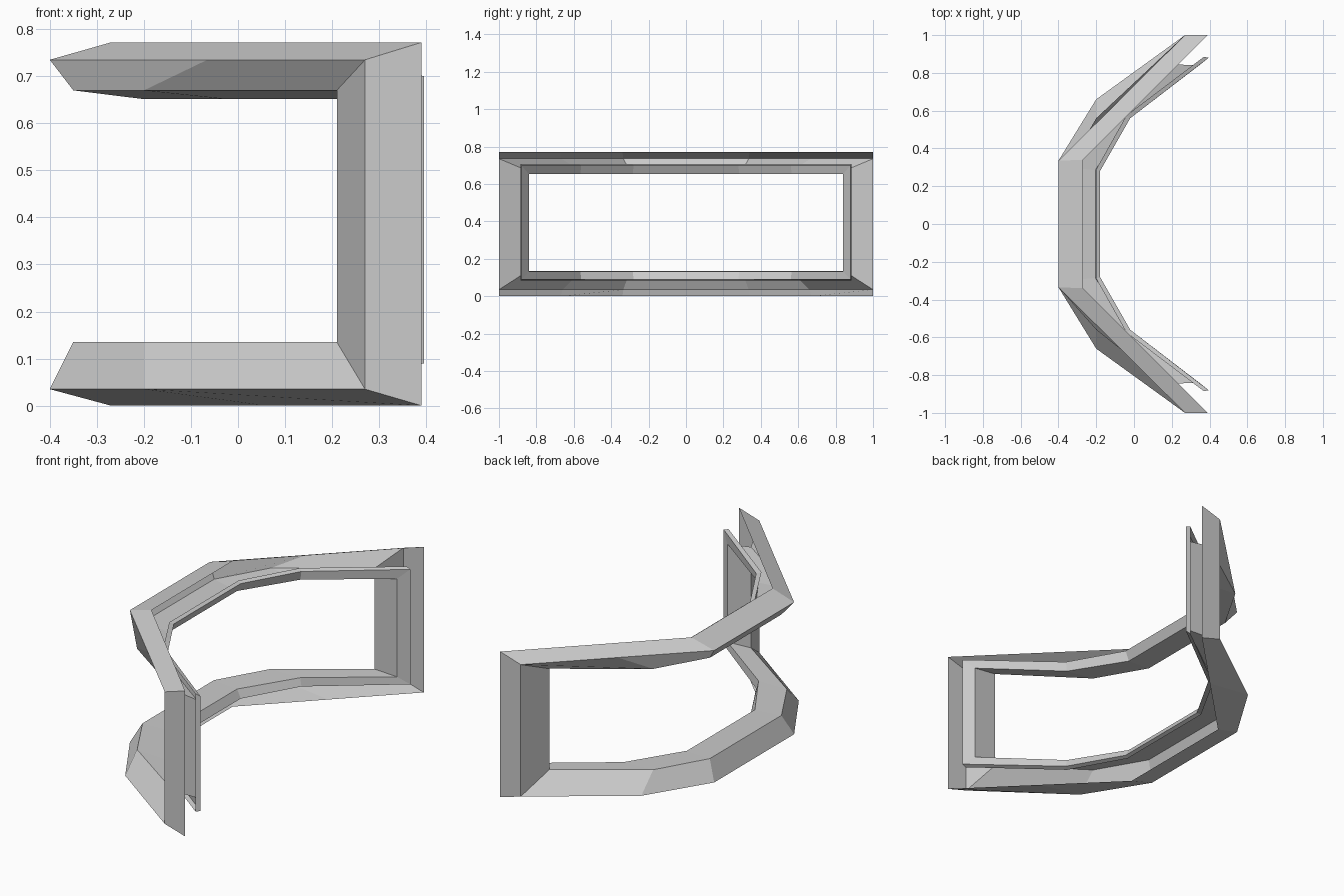
import bpy
import bmesh

cube = bpy.data.objects.get("Cube")
if cube:
    bpy.data.objects.remove(cube, do_unlink=True)


def material(name, value):
    mat = bpy.data.materials.new(name)
    mat.use_nodes = True
    colour = (value, value, value, 1)
    mat.diffuse_color = colour
    mat.node_tree.nodes["Principled BSDF"].inputs["Base Color"].default_value = colour
    return mat


def ring(low, high, z_low, z_high):
    """Closed loop: along the sill, then back along the head.
    Each half path is given as end, bend, centre in plan and mirrored in y."""
    def rail(half, z):
        near = [(x, -y, z) for x, y in half]
        far = [(x, y, z) for x, y in reversed(half)]
        return near + far
    return rail(low, z_low) + rail(high, z_high)[::-1]


def loft(name, rings, mat):
    """Open sheet-metal band joining neighbouring loops with quads."""
    bm = bmesh.new()
    loops = [[bm.verts.new(p) for p in r] for r in rings]
    for a, b in zip(loops, loops[1:]):
        n = len(a)
        for i in range(n):
            j = (i + 1) % n
            bm.faces.new((a[i], a[j], b[j], b[i]))
    bmesh.ops.recalc_face_normals(bm, faces=bm.faces)
    # The casing's outside must face outward, towards -x
    front = min(bm.faces, key=lambda f: f.calc_center_median().x)
    if front.normal.x > 0:
        bmesh.ops.reverse_faces(bm, faces=bm.faces)
    mesh = bpy.data.meshes.new(name)
    bm.to_mesh(mesh)
    bm.free()
    mesh.materials.append(mat)
    obj = bpy.data.objects.new(name, mesh)
    bpy.context.collection.objects.link(obj)
    return obj


grey = material("light grey", 0.6)

# Plan paths: end, bend, centre
back = [(0.39, 1), (0.06, 0.67), (-0.27, 0.34)]
nose_low = [(0.27, 1), (-0.2, 0.66), (-0.4, 0.335)]
nose_high = [(0.27, 1), (-0.065, 0.667), (-0.4, 0.335)]
opening = [(0.21, 0.845), (-0.2, 0.56), (-0.35, 0.3)]
reveal = [(0.345, 0.84), (-0.03, 0.565), (-0.205, 0.285)]
lip = [(0.395, 0.88), (-0.02, 0.56), (-0.18, 0.28)]
lip_edge = [(0.37, 0.885), (-0.04, 0.575), (-0.2, 0.29)]

# Outer casing: edge bevel, then sloping face to the opening
opening_ring = ring(opening, opening, 0.135, 0.67)
loft("outer_casing", [ring(back, back, 0, 0.772),
                      ring(nose_low, nose_high, 0.035, 0.735),
                      opening_ring], grey)

# Inner reveal with a folded lip behind the opening
loft("inner_reveal", [opening_ring,
                      ring(reveal, reveal, 0.132, 0.652),
                      ring(lip, lip, 0.09, 0.7),
                      ring(lip_edge, lip_edge, 0.083, 0.707)], grey)
